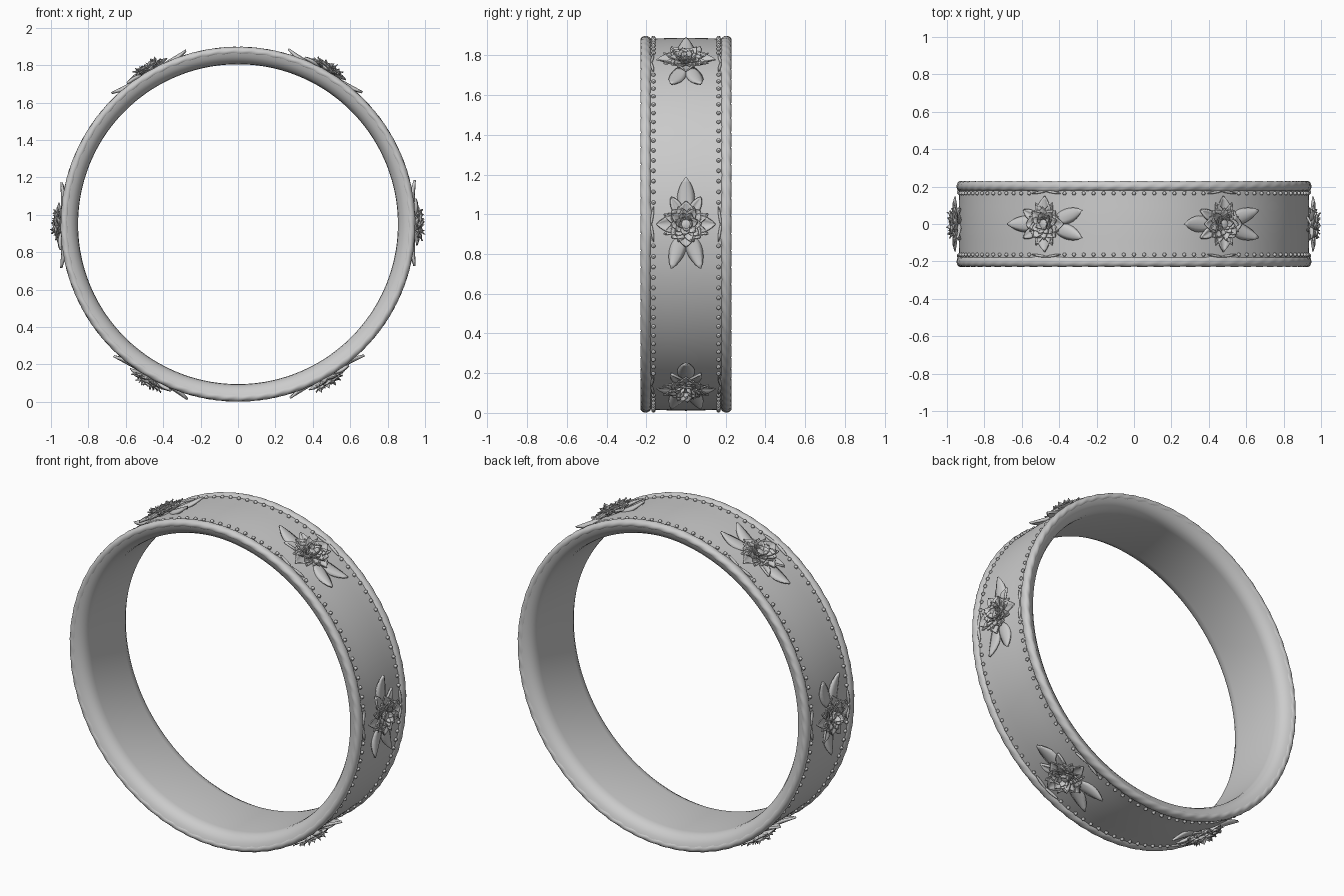
import bpy, bmesh, random
from math import sin, cos, pi, tau, radians
from mathutils import Vector, Matrix

if "Cube" in bpy.data.objects:
    bpy.data.objects.remove(bpy.data.objects["Cube"])

random.seed(4)
CZ = 0.95          # ring centre height, ring axis runs along y


def finish(bm, name, smooth=40, thick=0):
    bmesh.ops.recalc_face_normals(bm, faces=bm.faces)
    me = bpy.data.meshes.new(name)
    bm.to_mesh(me)
    bm.free()
    ob = bpy.data.objects.new(name, me)
    bpy.context.collection.objects.link(ob)
    if thick:
        m = ob.modifiers.new("thickness", 'SOLIDIFY')
        m.thickness = thick
        m.offset = 0
    bpy.ops.object.select_all(action='DESELECT')
    ob.select_set(True)
    bpy.context.view_layer.objects.active = ob
    bpy.ops.object.shade_smooth_by_angle(angle=radians(smooth))
    return ob


def lathe(name, profile, n):
    """profile(theta) gives a closed list of (radius, y)."""
    bm = bmesh.new()
    rings = []
    for i in range(n):
        t = tau * i / n
        rings.append([bm.verts.new((r * cos(t), y, CZ + r * sin(t))) for r, y in profile(t)])
    k = len(rings[0])
    for i in range(n):
        a, b = rings[i], rings[(i + 1) % n]
        for j in range(k):
            bm.faces.new((a[j], a[(j + 1) % k], b[(j + 1) % k], b[j]))
    return finish(bm, name, 35)


# band with rounded inner flare
half = [(0.855, 0.15), (0.858, 0.175), (0.872, 0.2), (0.895, 0.218), (0.917, 0.225),
        (0.934, 0.215), (0.934, 0.17), (0.937, 0.09)]
band = half + [(0.938, 0)] + [(r, -y) for r, y in reversed(half)]
lathe("band", lambda t: band, 180)


# twisted rope rims, swelling inward beside each flower
def rope(side):
    def prof(t):
        d = (t + pi / 6) % (pi / 3) - pi / 6
        swell = 0.008 * max(0, cos(d * 14)) if abs(d) < 0.33 else 0
        out = []
        for j in range(16):
            p = tau * j / 16
            m = 1 + 0.05 * cos(3 * p - side * 66 * t)
            y = 0.203 + 0.026 * m * cos(p)
            if cos(p) < 0:
                y += swell * cos(p)
            out.append((0.926 + 0.022 * m * sin(p), side * y))
        return out
    return prof


lathe("rim_back", rope(1), 480)
lathe("rim_front", rope(-1), 480)

# beading, interrupted beside each flower
bm = bmesh.new()
for i in range(108):
    t = tau * i / 108
    d = (t + pi / 6) % (pi / 3) - pi / 6
    if abs(d) < radians(5):
        continue
    for y in (-0.164, 0.164):
        bmesh.ops.create_uvsphere(bm, u_segments=8, v_segments=6, radius=0.0105,
                                  matrix=Matrix.Translation((0.938 * cos(t), y, CZ + 0.938 * sin(t))))
finish(bm, "beading")


def frame(t):
    """Local x runs round the ring, y along its axis, z outward."""
    tx, rz = Vector((-sin(t), 0, cos(t))), Vector((cos(t), 0, sin(t)))
    m = Matrix((tx, Vector((0, -1, 0)), rz)).transposed().to_4x4()
    m.translation = Vector((0, 0, CZ))
    return m


def petal(bm, m, ang, r0, r1, w, z0, z1, cup, wavy=0.0, nu=7):
    """Pointed blade from radius r0 to r1, rising z0 to z1, cupped across."""
    rows = []
    for i in range(nu + 1):
        u = i / nu
        wid = w * (sin(pi * (0.12 + 0.88 * u) ** 0.85) ** 0.8 if i < nu else 0.03)
        row = []
        for j in range(5):
            v = j / 2 - 1
            z = z0 + (z1 - z0) * u ** 1.5 + cup * v * v * sin(pi * u) + wavy * sin(9 * u + 3 * v)
            p = Vector((r0 + (r1 - r0) * u, v * wid, z))
            row.append(bm.verts.new(m @ (Matrix.Rotation(ang, 4, 'Z') @ p)))
        rows.append(row)
    for a, b in zip(rows, rows[1:]):
        for j in range(4):
            bm.faces.new((a[j], a[j + 1], b[j + 1], b[j]))


leaves, outer, inner, scroll = (bmesh.new() for _ in range(4))
hearts = bmesh.new()
for k in range(6):
    m = frame(k * pi / 3)
    # leaves: one on the leading side, a spread pair on the trailing side
    petal(leaves, m, 0, 0.07, 0.235, 0.042, 0.937, 0.945, -0.014)
    for s in (-1, 1):
        petal(leaves, m, s * 0.5, 0.06, 0.155, 0.025, 0.943, 0.95, 0.012)
        petal(leaves, m, pi + s * 0.32, 0.07, 0.235, 0.038, 0.94, 0.943, -0.014)
    # outer petals forming a diamond
    for q in range(4):
        a = q * pi / 2
        r = 0.148 if q % 2 else 0.115
        petal(outer, m, a, 0.02, r, 0.043, 0.942, 0.957, 0.02)
        for s in (-1, 1):
            petal(outer, m, a + s * 0.42, 0.02, r * 0.84, 0.024, 0.945, 0.965, 0.012, 0.003)
        petal(outer, m, a + pi / 4, 0.02, 0.098, 0.04, 0.945, 0.964, 0.016)
    # upright ragged inner petals
    for n, r, z, w in ((8, 0.085, 0.985, 0.026), (7, 0.06, 0.995, 0.022), (5, 0.035, 1.0, 0.016)):
        for q in range(n):
            petal(inner, m, tau * (q + random.uniform(-.2, .2)) / n + r * 20, 0.012,
                  r * random.uniform(0.9, 1.12), w, 0.95,
                  z + random.uniform(-0.012, 0.004), 0.012, 0.003)
    # flower heart
    bmesh.ops.create_icosphere(hearts, subdivisions=2, radius=1,
                               matrix=m @ Matrix.Translation((0, 0, 0.945))
                               @ Matrix.Diagonal((0.045, 0.05, 0.028, 1)))
    # small scroll leaves where the beading stops
    for sy in (-1, 1):
        for sx in (-1, 1):
            bmesh.ops.create_uvsphere(scroll, u_segments=12, v_segments=8, radius=1,
                                      matrix=m @ Matrix.Translation((sx * 0.04, sy * 0.17, 0.938))
                                      @ Matrix.Rotation(-sx * sy * 0.15, 4, 'Z')
                                      @ Matrix.Diagonal((0.05, 0.007, 0.009, 1)))

finish(leaves, "flower_leaves", 40, 0.012)
finish(outer, "flower_outer_petals", 40, 0.006)
finish(inner, "flower_inner_petals", 40, 0.005)
finish(hearts, "flower_hearts")
finish(scroll, "rim_scrolls")
